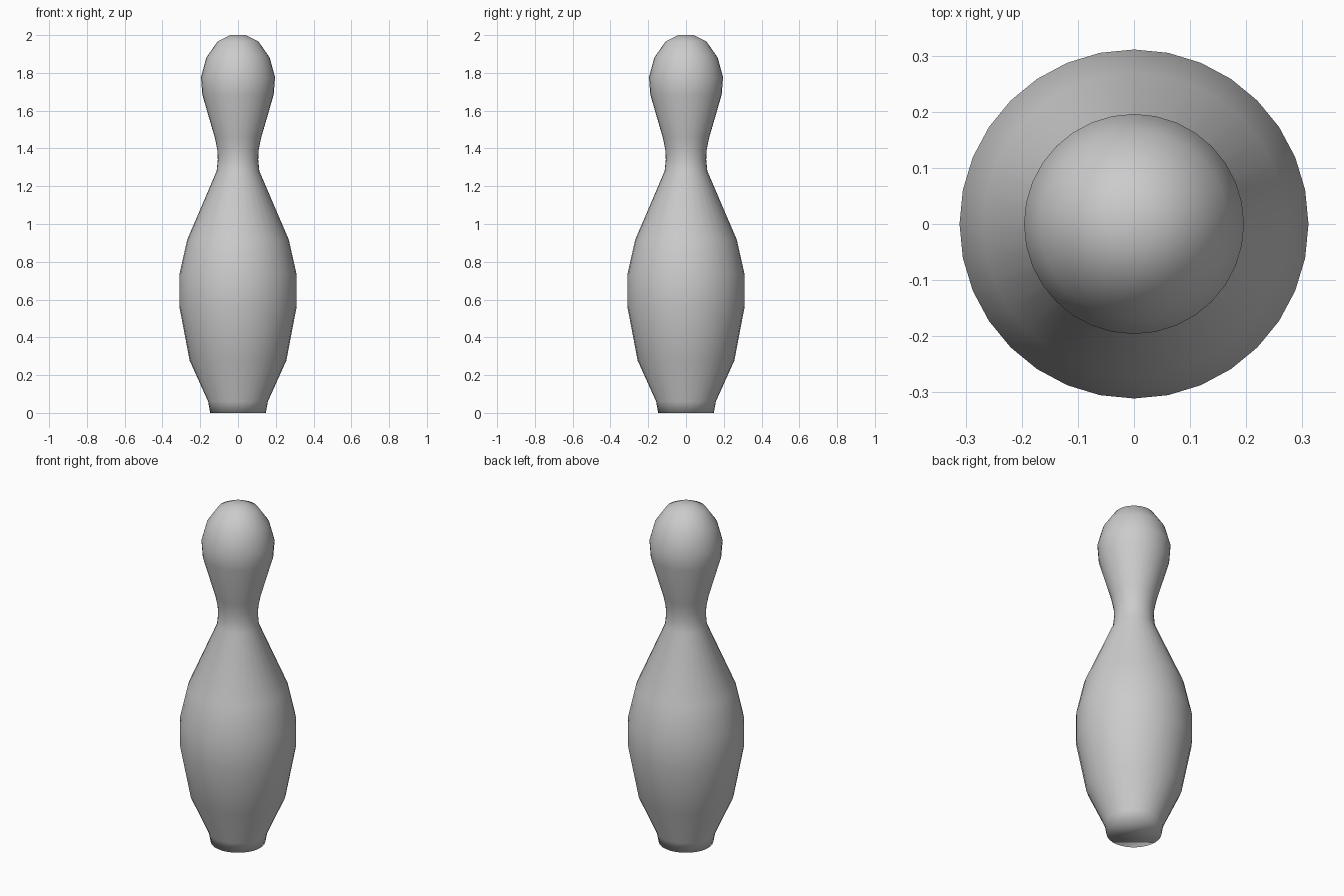
import bpy, bmesh, math

if "Cube" in bpy.data.objects:
    bpy.data.objects.remove(bpy.data.objects["Cube"])

SIDES = 32
# (radius, height) outline from foot to crown
PROFILE = [(0.147, 0.0), (0.158, 0.06), (0.256, 0.277), (0.311, 0.565),
           (0.311, 0.73), (0.269, 0.917), (0.113, 1.28), (0.107, 1.34),
           (0.109, 1.39), (0.122, 1.455), (0.189, 1.685), (0.196, 1.777),
           (0.168, 1.88), (0.108, 1.967), (0.04, 2.0)]

grey = bpy.data.materials.new("light grey")
grey.diffuse_color = (0.6, 0.6, 0.6, 1)
grey.use_nodes = True
grey.node_tree.nodes["Principled BSDF"].inputs["Base Color"].default_value = grey.diffuse_color

# Pin body: outline turned around the z axis
bm = bmesh.new()
rings = [[bm.verts.new((r * math.cos(2 * math.pi * i / SIDES),
                        r * math.sin(2 * math.pi * i / SIDES), z))
          for i in range(SIDES)] for r, z in PROFILE]
for low, high in zip(rings, rings[1:]):
    for i in range(SIDES):
        j = (i + 1) % SIDES
        bm.faces.new((low[i], low[j], high[j], high[i]))

# Flat foot and crown
bm.faces.new(rings[0][::-1])
bm.faces.new(rings[-1])
for face in bm.faces:
    face.smooth = True

mesh = bpy.data.meshes.new("bowling_pin")
bm.to_mesh(mesh)
bm.free()
mesh.materials.append(grey)
pin = bpy.data.objects.new("bowling_pin", mesh)
bpy.context.collection.objects.link(pin)
